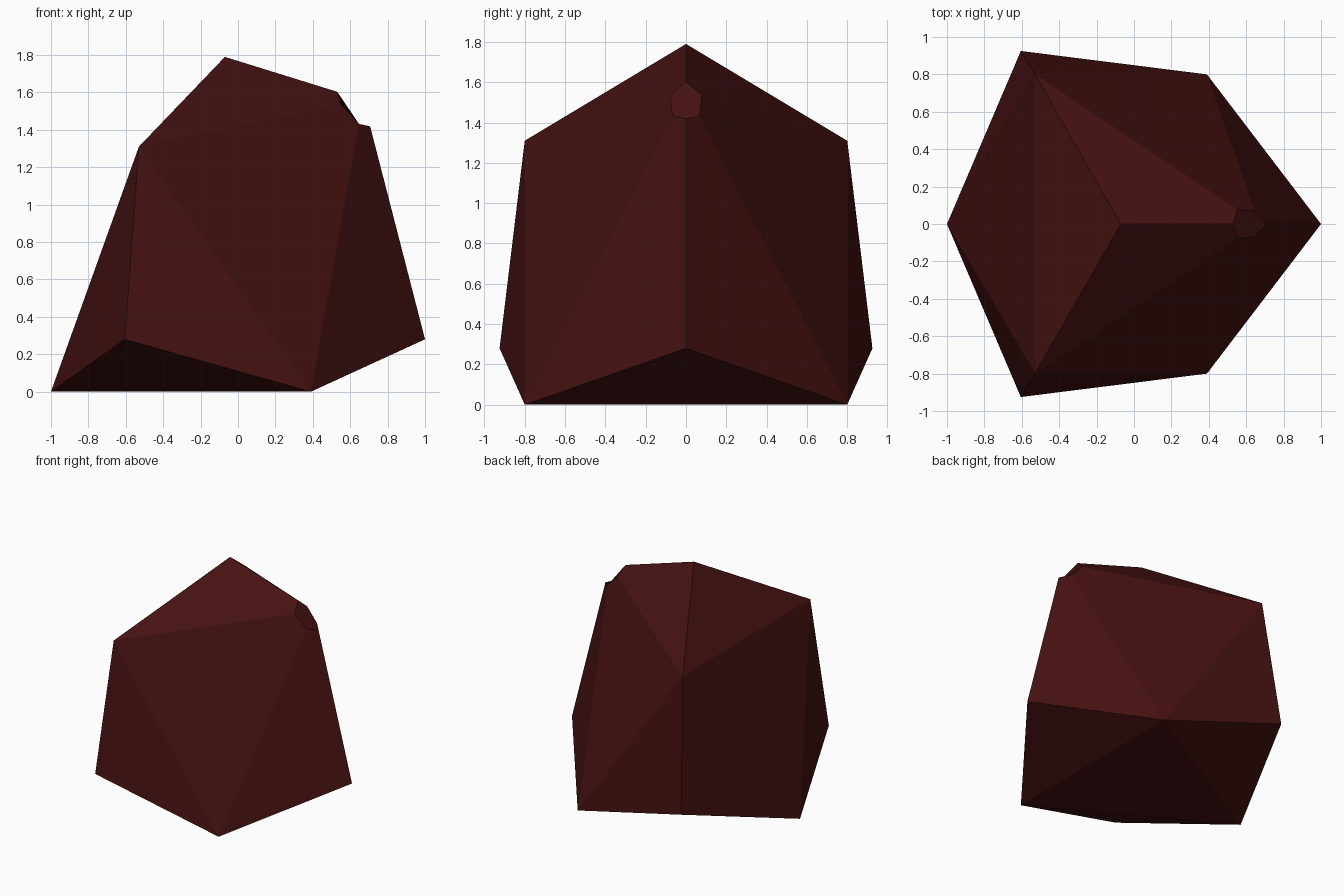
import bpy
import bmesh
from mathutils import Vector

cube = bpy.data.objects.get("Cube")
if cube:
    bpy.data.objects.remove(cube, do_unlink=True)

# Dark red stone colour
stone = bpy.data.materials.new("dark_red_stone")
stone.use_nodes = True
colour = (0.06, 0.0056, 0.0056, 1.0)
stone.diffuse_color = colour
stone.node_tree.nodes["Principled BSDF"].inputs["Base Color"].default_value = colour

# Corners on the middle plane, and corners mirrored to both sides
peak = Vector((0.67, 0, 1.56))
middle = [(-0.07, 0, 1.79), (-1, 0, 0), (1, 0, 0.28), peak]
side = [(-0.53, 0.8, 1.31), (-0.605, 0.925, 0.28), (0.39, 0.8, 0)]

bm = bmesh.new()
for p in middle:
    bm.verts.new(p)
for x, y, z in side:
    for s in (1, -1):
        bm.verts.new((x, s * y, z))

# Faceted rock body
bmesh.ops.convex_hull(bm, input=bm.verts[:])

# Chip off the upper corner
corner = min(bm.verts, key=lambda v: (v.co - peak).length)
bmesh.ops.bevel(bm, geom=[corner], offset=0.146, offset_type='OFFSET',
                segments=1, profile=0.5, affect='VERTICES')
bmesh.ops.recalc_face_normals(bm, faces=bm.faces[:])

mesh = bpy.data.meshes.new("rock")
bm.to_mesh(mesh)
bm.free()
mesh.materials.append(stone)
rock = bpy.data.objects.new("rock", mesh)
bpy.context.collection.objects.link(rock)
